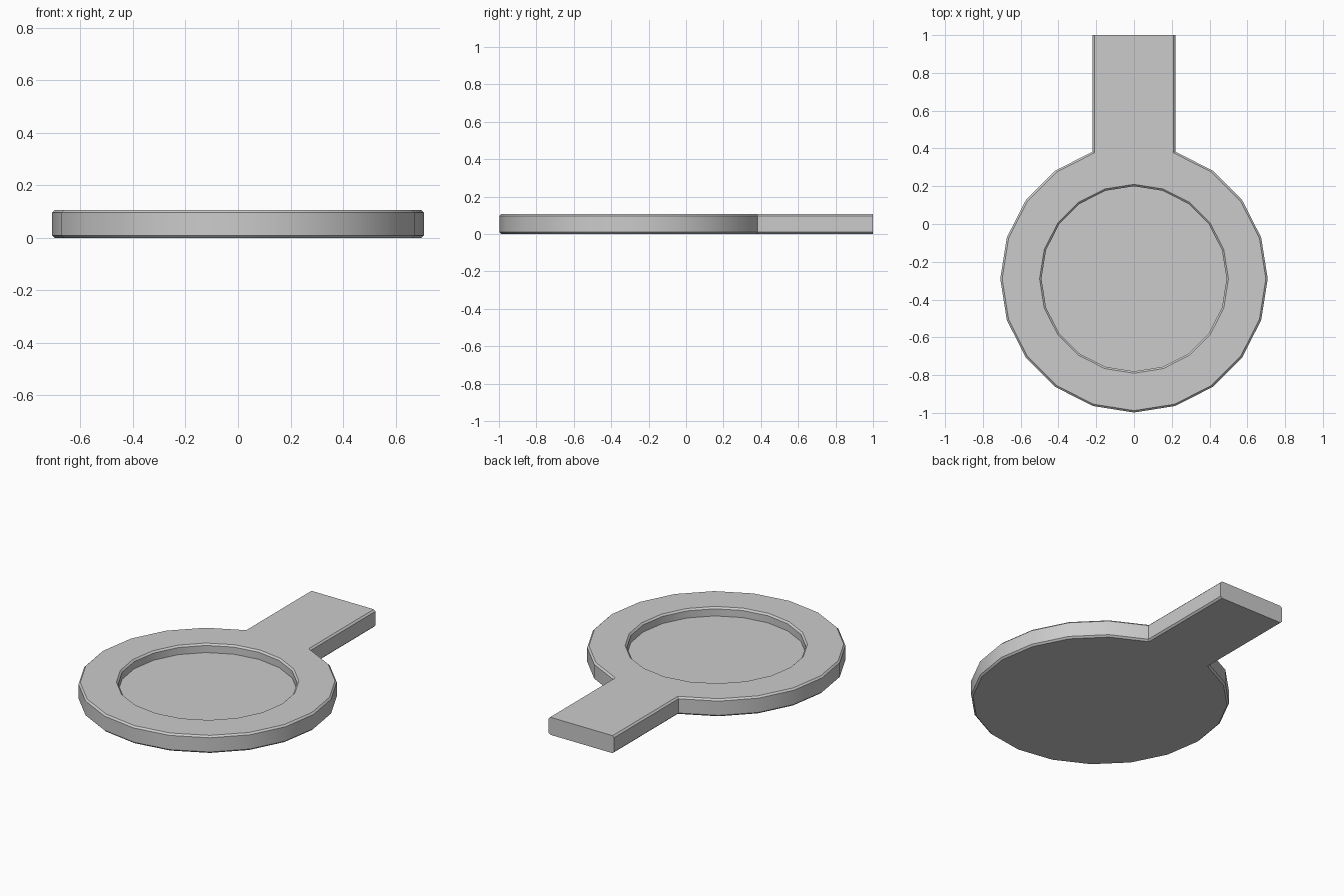
import bpy, bmesh
from math import sin, cos, tau

if "Cube" in bpy.data.objects:
    bpy.data.objects.remove(bpy.data.objects["Cube"])

H, R, CY, C, N = 0.106, 0.708, -0.29, 0.01, 20


def make(name, bm):
    bmesh.ops.recalc_face_normals(bm, faces=bm.faces)
    me = bpy.data.meshes.new(name)
    bm.to_mesh(me)
    bm.free()
    ob = bpy.data.objects.new(name, me)
    bpy.context.collection.objects.link(ob)
    return ob


def polar(r, i):
    a = tau / 4 - i * tau / N
    return r * cos(a), CY + r * sin(a)


# Tag body: disc outline opened at the top by a straight tab
outline = [polar(R, i) for i in range(1, N)]
w = outline[0][0]
outline += [(-w, 1.0), (w, 1.0)]
bm = bmesh.new()
base = bm.faces.new([bm.verts.new((x, y, 0)) for x, y in outline])
ext = bmesh.ops.extrude_face_region(bm, geom=[base], use_keep_orig=True)
for v in ext["geom"]:
    if isinstance(v, bmesh.types.BMVert):
        v.co.z = H
bmesh.ops.recalc_face_normals(bm, faces=bm.faces)

# Chamfer the top and bottom rims, leaving the tab end square
rims = [e for e in bm.edges
        if abs(e.verts[0].co.z - e.verts[1].co.z) < 1e-5
        and min(v.co.y for v in e.verts) < 0.99]
bmesh.ops.bevel(bm, geom=rims, offset=C, offset_type='OFFSET',
                segments=1, profile=0.5, affect='EDGES')
body = make("keyring_tag", bm)

# Cutter for the round recess with a chamfered lip
bm = bmesh.new()
rings = []
for r, z in [(0.49, 0.053), (0.49, H - C), (0.5, H), (0.51, H + C)]:
    rings.append([bm.verts.new((*polar(r, i), z)) for i in range(N)])
for a, b in zip(rings, rings[1:]):
    for i in range(N):
        j = (i + 1) % N
        bm.faces.new((a[i], a[j], b[j], b[i]))
bm.faces.new(rings[0])
bm.faces.new(rings[-1])
cutter = make("recess_cutter", bm)
cutter.hide_render = True

bpy.context.view_layer.objects.active = body
body.select_set(True)
mod = body.modifiers.new("recess", 'BOOLEAN')
mod.operation = 'DIFFERENCE'
mod.solver = 'EXACT'
mod.object = cutter
bpy.ops.object.modifier_apply(modifier=mod.name)
bpy.data.objects.remove(cutter)

# Smooth around the rim, sharp at the chamfers
bpy.ops.object.shade_smooth_by_angle(angle=tau / 12)
